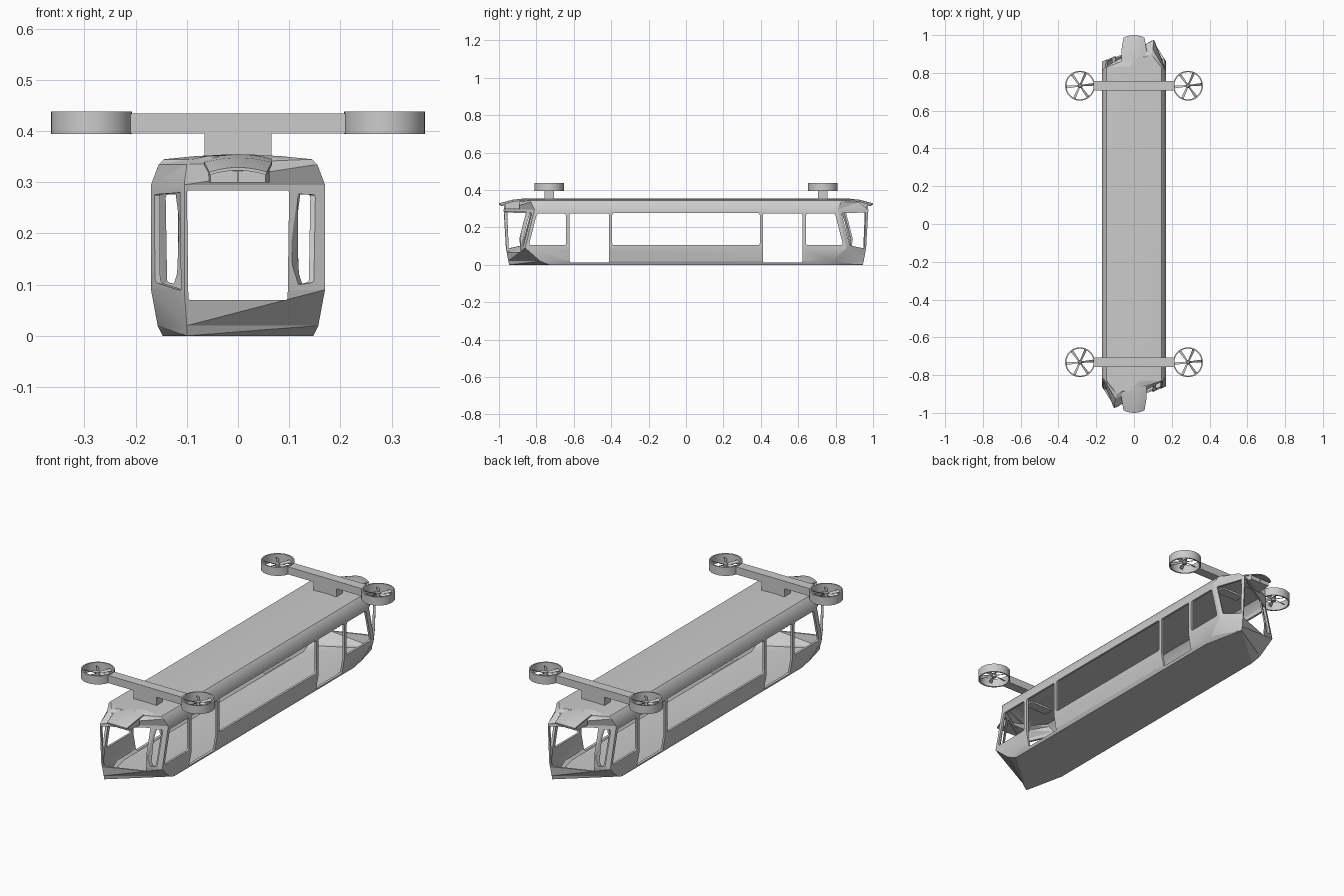
import bpy, bmesh, math
from mathutils import Vector as V

if "Cube" in bpy.data.objects:
    bpy.data.objects.remove(bpy.data.objects["Cube"])


def make(name, bm, angle=25):
    bmesh.ops.recalc_face_normals(bm, faces=bm.faces)
    me = bpy.data.meshes.new(name)
    bm.to_mesh(me)
    bm.free()
    ob = bpy.data.objects.new(name, me)
    bpy.context.collection.objects.link(ob)
    bpy.ops.object.select_all(action='DESELECT')
    ob.select_set(True)
    bpy.context.view_layer.objects.active = ob
    if angle:
        bpy.ops.object.shade_smooth_by_angle(angle=math.radians(angle))
    return ob


def loft(name, rings, angle=25):
    bm = bmesh.new()
    vr = [[bm.verts.new(p) for p in r] for r in rings]
    n = len(vr[0])
    for a, b in zip(vr, vr[1:]):
        for i in range(n):
            j = (i + 1) % n
            bm.faces.new((a[i], a[j], b[j], b[i]))
    bm.faces.new(vr[0][::-1])
    bm.faces.new(vr[-1])
    return make(name, bm, angle)


def box(name, lo, hi):
    (x0, y0, z0), (x1, y1, z1) = lo, hi
    ring = lambda z: [(x0, y0, z), (x1, y0, z), (x1, y1, z), (x0, y1, z)]
    return loft(name, [ring(z0), ring(z1)], 0)


def rounded(pts, r=0.012, n=4):
    out = []
    for i, p in enumerate(pts):
        a = p + (pts[i - 1] - p).normalized() * r
        b = p + (pts[(i + 1) % len(pts)] - p).normalized() * r
        for k in range(n + 1):
            t = k / n
            out.append(a * (1 - t) ** 2 + p * 2 * t * (1 - t) + b * t * t)
    return out


def outline(z, w, yc, f, yf):
    half = [(w, -yc), (w, yc), (f, yf)]
    return [(x, y, z) for x, y in half + [(-x, -y) for x, y in half]]


# hull levels: height, half width, corner y, nose half width, nose y
LEVELS = [(0, .147, .73, .10, .945), (.02, .157, .78, .10, .950),
          (.09, .17, .86, .105, .963), (.295, .17, .81, .105, .975),
          (.335, .155, .83, .10, .925), (.345, .145, .83, .09, .90),
          (.351, .085, .83, .06, .885), (.354, .03, .83, .02, .88)]


def hull(name, levels):
    ob = loft(name, [outline(*l) for l in levels])
    bm = bmesh.new()
    bm.from_mesh(ob.data)
    bmesh.ops.triangulate(bm, faces=bm.faces)
    bm.to_mesh(ob.data)
    bm.free()
    return ob


body = hull("cabin_shell", LEVELS)
inner = [(max(.009, z - .009 if z > .3 else z), w - .011, yc - .004, f - .006, yf - .012)
         for z, w, yc, f, yf in LEVELS]
cutters = [hull("cut_interior", inner)]


def prism(pts, d0, d1, r=.012):
    p = rounded([V(q) for q in pts], r)
    cutters.append(loft("cut_opening", [[q + V(d0) for q in p], [q + V(d1) for q in p]], 0))


def side_cut(pts, r=.012):
    prism([(0, y, z) for y, z in pts], (-.3, 0, 0), (.3, 0, 0), r)


# window and door openings
side_cut([(-.395, .105), (.395, .105), (.395, .277), (-.395, .277)], .015)
for s in (-1, 1):
    side_cut([(s * .412, .013), (s * .622, .013), (s * .622, .275), (s * .412, .275)], .008)
    side_cut([(s * .642, .106), (s * .84, .106), (s * .797, .274), (s * .642, .274)])
prism([(-.097, 0, .07), (.097, 0, .07), (.1, 0, .284), (-.1, 0, .284)],
      (0, -1.2, 0), (0, 1.2, 0), .005)
for sx in (-1, 1):
    for sy in (-1, 1):
        pts = [(.112, .953, .088), (.162, .876, .104), (.16, .83, .276), (.112, .96, .28)]
        n = V((sx * .907, sy * .421, 0))
        prism([(sx * x, sy * y, z) for x, y, z in pts], n * -.035, n * .05, .006)

for c in cutters:
    m = body.modifiers.new("cut", 'BOOLEAN')
    m.operation, m.solver, m.object = 'DIFFERENCE', 'EXACT', c
    bpy.ops.object.select_all(action='DESELECT')
    bpy.context.view_layer.objects.active = body
    body.select_set(True)
    bpy.ops.object.modifier_apply(modifier="cut")
    bpy.data.objects.remove(c)
bpy.ops.object.shade_smooth_by_angle(angle=math.radians(25))

# brow visor and lamp housing at both ends
for s, end in ((-1, "front"), (1, "rear")):
    rings = []
    for y, hw, z, pull in ((.86, .066, .355, 0), (.93, .066, .348, .005), (1.0, .056, .329, .014)):
        arc = [i / 4 for i in range(-4, 5)]
        up = [(hw * t, s * (y - pull * t * t), z - .009 * t * t) for t in arc]
        rings.append(up + [(x, yy, zz - .006) for x, yy, zz in up[::-1]])
    loft(end + "_visor", rings)
    loft(end + "_lamp_housing", [
        [(-w, s * y, z0), (w, s * y, z0), (w, s * y, z1), (-w, s * y, z1)]
        for y, w, z0, z1 in ((.89, .062, .30, .342), (.968, .054, .30, .322))], 0)
    box(end + "_lamp_divider", (-.0015, min(s * .96, s * .972), .30),
        (.0015, max(s * .96, s * .972), .324))

# rotor pylons, arms, ducts and fans
for s, end in ((-1, "front"), (1, "rear")):
    yc = s * .732
    box(end + "_pylon", (-.065, yc - .025, .335), (.065, yc + .025, .396))
    box(end + "_arm", (-.21, yc - .025, .395), (.21, yc + .025, .434))
    for sx, side in ((-1, "left"), (1, "right")):
        cx, N = sx * .286, 40
        bm = bmesh.new()
        prof = [(.079, .394), (.079, .438), (.072, .438), (.072, .394)]
        vr = [[bm.verts.new((cx + r * math.cos(2 * math.pi * i / N),
                             yc + r * math.sin(2 * math.pi * i / N), z)) for r, z in prof]
              for i in range(N)]
        for i in range(N):
            a, b = vr[i], vr[(i + 1) % N]
            for k in range(4):
                bm.faces.new((a[k], b[k], b[(k + 1) % 4], a[(k + 1) % 4]))
        make(f"{end}_{side}_duct", bm)
        hub = [[(cx + r * math.cos(math.pi * i / 8), yc + r * math.sin(math.pi * i / 8), z)
                for i in range(16)] for r, z in ((.011, .405), (.011, .424), (.006, .43))]
        loft(f"{end}_{side}_hub", hub)
        bm = bmesh.new()
        for k in range(6):
            a = math.pi * k / 3 + .1
            u, t = V((math.cos(a), math.sin(a), 0)), V((-math.sin(a), math.cos(a), 0))
            q = []
            for r, w in ((.008, .004), (.071, .007)):
                for c, dz in ((-1, -.001), (1, -.001), (1, .001), (-1, .001)):
                    q.append(bm.verts.new(V((cx, yc, .416 + c * .004 + dz)) + u * r + t * w * c))
            for i in range(4):
                j = (i + 1) % 4
                bm.faces.new((q[i], q[j], q[4 + j], q[4 + i]))
            bm.faces.new(q[3::-1])
            bm.faces.new(q[4:])
        make(f"{end}_{side}_fan_blades", bm, 0)
